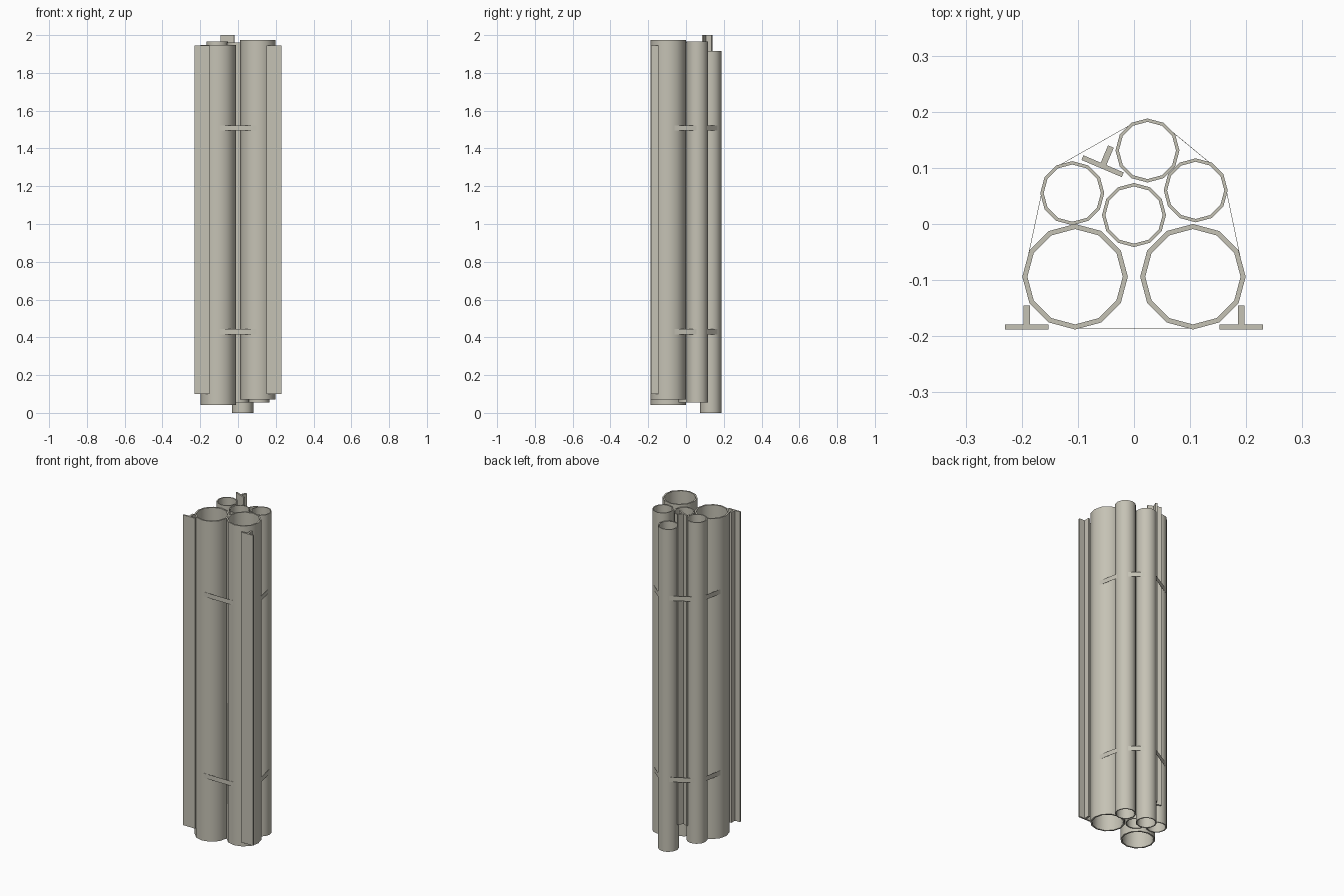
import bpy, bmesh, math
from mathutils import Vector, geometry

if "Cube" in bpy.data.objects:
    bpy.data.objects.remove(bpy.data.objects["Cube"])

mat = bpy.data.materials.new("pale_warm_grey")
mat.diffuse_color = (0.56, 0.54, 0.46, 1)
mat.use_nodes = True
mat.node_tree.nodes["Principled BSDF"].inputs["Base Color"].default_value = mat.diffuse_color


def finish(name, bm):
    bmesh.ops.recalc_face_normals(bm, faces=bm.faces)
    me = bpy.data.meshes.new(name)
    bm.to_mesh(me)
    bm.free()
    me.materials.append(mat)
    ob = bpy.data.objects.new(name, me)
    bpy.context.collection.objects.link(ob)
    return ob


def ring(cx, cy, r, n=12):
    return [(cx + r * math.cos(2 * math.pi * i / n),
             cy + r * math.sin(2 * math.pi * i / n)) for i in range(n)]


def sleeve(name, outer, inner, z0, z1):
    # closed wall between two outlines
    bm = bmesh.new()
    loops = [[bm.verts.new((x, y, z)) for x, y in pts]
             for pts, z in ((outer, z0), (outer, z1), (inner, z1), (inner, z0))]
    n = len(outer)
    for k in range(4):
        a, b = loops[k], loops[(k + 1) % 4]
        for i in range(n):
            j = (i + 1) % n
            bm.faces.new((a[i], a[j], b[j], b[i]))
    return finish(name, bm)


def smooth(ob):
    bpy.ops.object.select_all(action='DESELECT')
    ob.select_set(True)
    bpy.context.view_layer.objects.active = ob
    bpy.ops.object.shade_smooth_by_angle(angle=math.radians(40))


# Pipes: name, x, y, radius, wall, bottom, top
pipes = [
    ("large_pipe_left", -0.105, -0.094, 0.094, 0.009, 0.042, 1.947),
    ("large_pipe_right", 0.105, -0.094, 0.094, 0.009, 0.07, 1.975),
    ("small_pipe_left", -0.110, 0.055, 0.057, 0.006, 0.055, 1.965),
    ("small_pipe_right", 0.110, 0.060, 0.057, 0.006, 0.055, 1.965),
    ("small_pipe_middle", 0.0, 0.016, 0.057, 0.006, 0.055, 1.962),
    ("small_pipe_back", 0.024, 0.131, 0.057, 0.006, 0.0, 1.917),
]
hull_pts = []
for name, x, y, r, w, z0, z1 in pipes:
    smooth(sleeve(name, ring(x, y, r), ring(x, y, r - w), z0, z1))
    hull_pts += [Vector(p) for p in ring(x, y, r - 0.002)]

# Straps pulled tight round the bundle
outline = [hull_pts[i] for i in geometry.convex_hull_2d(hull_pts)]
inner = [p * 0.995 for p in outline]
for name, z in (("lower_strap", 0.43), ("upper_strap", 1.508)):
    sleeve(name, outline, inner, z - 0.014, z + 0.014)


# T-section bars
def t_bar(name, x, y, deg, z0, z1):
    prof = [(-0.039, -0.0045), (0.039, -0.0045), (0.039, 0.0045), (0.0055, 0.0045),
            (0.0055, 0.038), (-0.0055, 0.038), (-0.0055, 0.0045), (-0.039, 0.0045)]
    a = math.radians(deg)
    c, s = math.cos(a), math.sin(a)
    bm = bmesh.new()
    face = bm.faces.new([bm.verts.new((x + c * u - s * v, y + s * u + c * v, z0))
                         for u, v in prof])
    ext = bmesh.ops.extrude_face_region(bm, geom=[face])
    top = [g for g in ext["geom"] if isinstance(g, bmesh.types.BMVert)]
    bmesh.ops.translate(bm, verts=top, vec=(0, 0, z1 - z0))
    if face.is_valid and not any(abs(f.calc_center_median().z - z0) < 1e-6 for f in bm.faces):
        bm.faces.new([v for v in bm.verts if abs(v.co.z - z0) < 1e-6])
    finish(name, bm)


t_bar("t_bar_left", -0.191, -0.1835, 0, 0.1, 1.945)
t_bar("t_bar_right", 0.191, -0.1835, 0, 0.1, 1.945)
t_bar("t_bar_back", -0.056, 0.103, -23, 0.155, 2.0)
